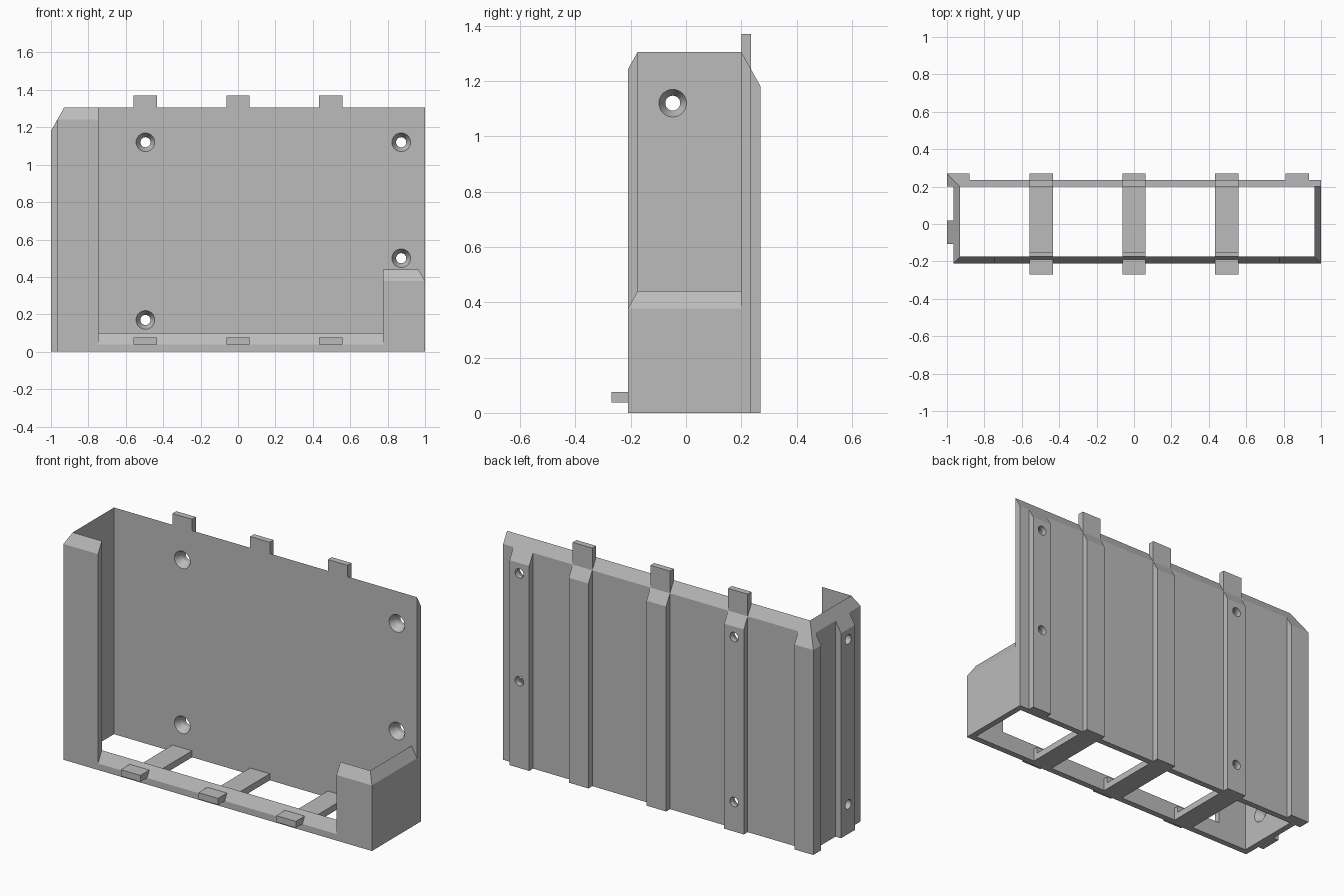
import bpy, bmesh, math
from mathutils import Vector, Matrix

if "Cube" in bpy.data.objects:
    bpy.data.objects.remove(bpy.data.objects["Cube"], do_unlink=True)

grey = bpy.data.materials.new("plain grey")
grey.use_nodes = True
grey.diffuse_color = (0.5, 0.5, 0.5, 1)
grey.node_tree.nodes["Principled BSDF"].inputs["Base Color"].default_value = (0.5, 0.5, 0.5, 1)

# Main dimensions
T = 0.035                       # wall thickness
TOP, LOW, RAIL = 1.305, 0.44, 0.1
XL, XR = -0.93, 0.965           # inner faces of the side walls
YF, YB = -0.175, 0.2            # inner faces of the front and back walls
POST_L, POST_R = -0.745, 0.775
SLOPE = 0.0625 / T              # steepness of the bevelled rims
STRAPS = (-0.495, 0.0, 0.495)
HALF = 0.0625                   # half width of ribs, tabs and straps


def add_object(name, bm):
    mesh = bpy.data.meshes.new(name)
    bm.to_mesh(mesh)
    bm.free()
    mesh.materials.append(grey)
    ob = bpy.data.objects.new(name, mesh)
    bpy.context.collection.objects.link(ob)
    return ob


def bevel_plane(side, top):
    """Sloping rim plane falling outward from the inner edge of a wall."""
    out = {"left": (-1, 0), "right": (1, 0), "front": (0, -1), "back": (0, 1)}[side]
    point = Vector((XR if side == "right" else XL, YB if side == "back" else YF, top))
    return point, Vector((out[0] * SLOPE, out[1] * SLOPE, 1))


def block(name, x, y, z, rims=(), top=TOP):
    """Box between the given limits, trimmed by the named rim planes."""
    bm = bmesh.new()
    bmesh.ops.create_cube(bm, size=1)
    for v in bm.verts:
        v.co = Vector(r[0] if c < 0 else r[1] for c, r in zip(v.co, (x, y, z)))
    for side in rims:
        point, normal = bevel_plane(side, top)
        cut = bmesh.ops.bisect_plane(bm, geom=bm.verts[:] + bm.edges[:] + bm.faces[:],
                                     plane_co=point, plane_no=normal, clear_outer=True)
        edges = [e for e in cut["geom_cut"] if isinstance(e, bmesh.types.BMEdge)]
        bmesh.ops.holes_fill(bm, edges=edges)
    bmesh.ops.recalc_face_normals(bm, faces=bm.faces)
    return add_object(name, bm)


def drill(parts, location, rotation):
    """Countersunk screw hole, wide on the inner face of the wall."""
    bm = bmesh.new()
    rings = []
    for radius, depth in ((0.055, -0.01), (0.027, 0.045), (0.027, 0.1)):
        ring = bmesh.ops.create_circle(bm, radius=radius, segments=32)["verts"]
        bmesh.ops.translate(bm, verts=ring, vec=(0, 0, depth))
        rings.append(ring)
    for a, b in zip(rings, rings[1:]):
        for i in range(len(a)):
            j = (i + 1) % len(a)
            bm.faces.new((a[i], a[j], b[j], b[i]))
    bm.faces.new(rings[0])
    bm.faces.new(rings[-1])
    bmesh.ops.recalc_face_normals(bm, faces=bm.faces)
    bm.transform(Matrix.Translation(location) @ rotation)
    cutter = add_object("hole_cutter", bm)
    cutter.hide_render = True
    for ob in parts:
        mod = ob.modifiers.new("hole", "BOOLEAN")
        mod.operation, mod.solver, mod.object = "DIFFERENCE", "EXACT", cutter
        graph = bpy.context.evaluated_depsgraph_get()
        result = bpy.data.meshes.new_from_object(ob.evaluated_get(graph))
        ob.modifiers.clear()
        ob.data = result
    bpy.data.objects.remove(cutter, do_unlink=True)


# Tall back and left walls with a mitred rim
back_wall = block("back_wall", (XL - T, 1), (YB, YB + T), (0, TOP), ("back", "left"))
left_wall = block("left_wall", (XL - T, XL), (YF - T, YB + T), (0, TOP), ("left", "front", "back"))

# Front: tall post, low rail and short corner post
block("front_left_post", (XL - T, POST_L), (YF - T, YF), (0, TOP), ("left", "front"))
block("front_rail", (POST_L, POST_R), (YF - T, YF), (0, RAIL), ("front",), RAIL)
block("front_right_post", (POST_R, 1), (YF - T, YF), (0, LOW), ("front", "right"), LOW)
block("right_wall", (XR, 1), (YF - T, YB), (0, LOW), ("front", "right"), LOW)

# Outer ribs and the rear corner rib
back_ribs = {}
for x in STRAPS + (0.8725,):
    back_ribs[x] = block("back_rib", (x - HALF, x + HALF), (YB + T, YB + 2 * T), (0, TOP), ("back",))
side_rib = block("side_rib", (-1, XL - T), (-0.108, 0.018), (0, TOP), ("left",))
block("corner_rib_back", (-1, -0.88), (YB + T, YB + 2 * T), (0, TOP), ("back", "left"))
block("corner_rib_side", (-1, XL - T), (YB, YB + T), (0, TOP), ("back", "left"))

# Floor straps, front tabs and top tabs
for x in STRAPS:
    span = (x - HALF, x + HALF)
    block("floor_strap", span, (YF, YB), (0, 0.0375))
    block("front_tab", span, (-0.27, -0.15), (0.0375, 0.075))
    block("top_tab", span, (YB, YB + T), (1.2, 1.37))

# Screw holes
to_back = Matrix.Rotation(-math.pi / 2, 4, "X")
to_left = Matrix.Rotation(-math.pi / 2, 4, "Y")
for x, z in ((-0.495, 1.12), (-0.495, 0.17), (0.8725, 1.12), (0.8725, 0.5)):
    drill((back_wall, back_ribs[x]), (x, YB, z), to_back)
for z in (1.12, 0.17):
    drill((left_wall, side_rib), (XL, -0.048, z), to_left)

# Smooth only the round holes
bpy.ops.object.select_all(action="DESELECT")
for ob in (back_wall, left_wall, side_rib, *back_ribs.values()):
    ob.select_set(True)
bpy.context.view_layer.objects.active = back_wall
bpy.ops.object.shade_smooth_by_angle(angle=math.radians(25))
